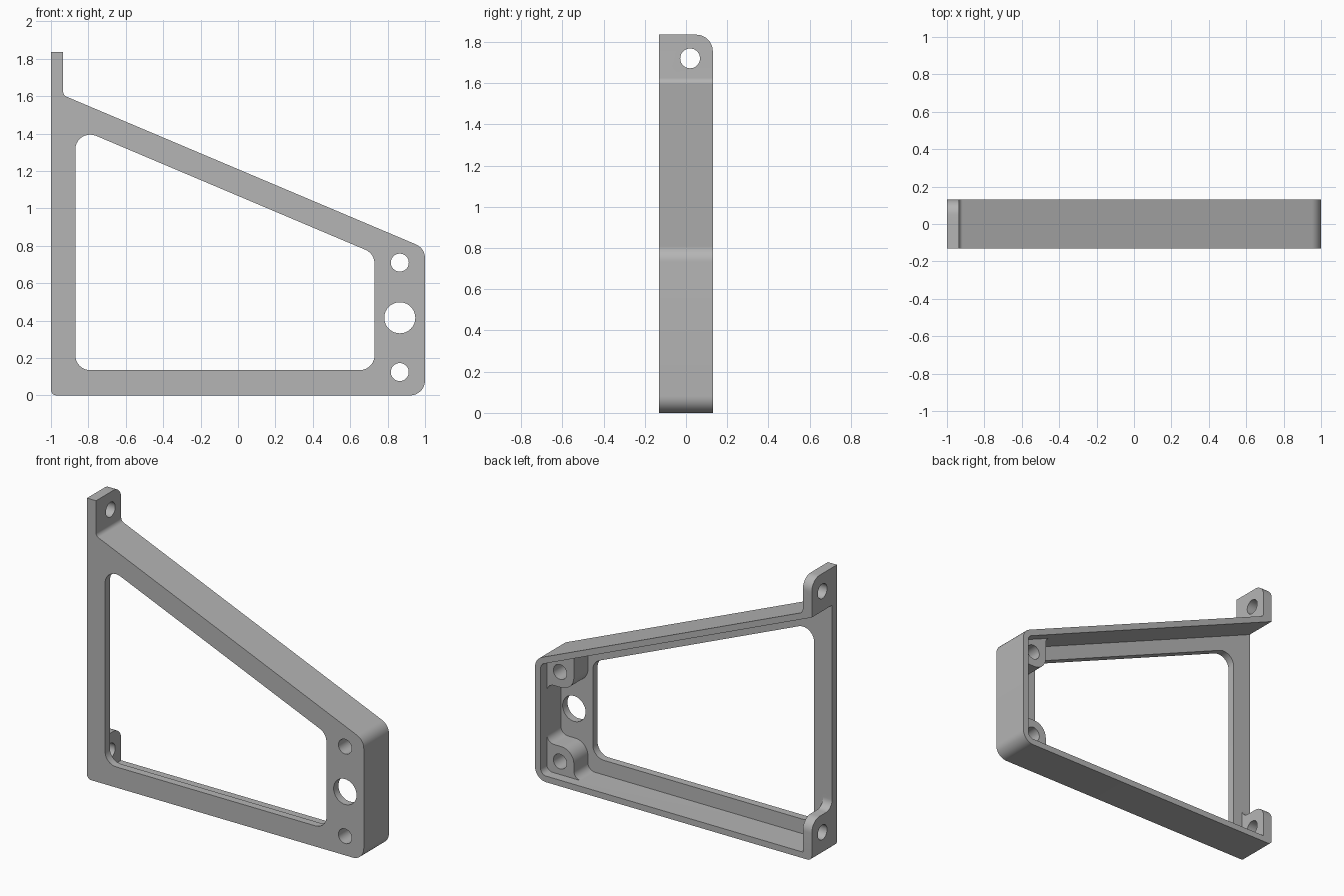
import bpy, bmesh, math
from mathutils import Vector

cube = bpy.data.objects.get("Cube")
if cube:
    bpy.data.objects.remove(cube, do_unlink=True)

FRONT, BACK = -0.13, 0.13
PLATE_BACK = -0.08
BOSS_TOP = 0.065
HOLE = 0.048

grey = bpy.data.materials.new("plain grey")
grey.use_nodes = True
grey.diffuse_color = (0.46, 0.46, 0.46, 1)
grey.node_tree.nodes["Principled BSDF"].inputs["Base Color"].default_value = grey.diffuse_color


def rounded(corners, steps=10):
    """Outline from (u, v, radius) corners, each replaced by a tangent arc."""
    pts = []
    n = len(corners)
    for i, c in enumerate(corners):
        p = Vector(c[:2])
        r = c[2] if len(c) > 2 else 0
        if not r:
            pts.append(p)
            continue
        a = (Vector(corners[i - 1][:2]) - p).normalized()
        b = (Vector(corners[(i + 1) % n][:2]) - p).normalized()
        half = a.angle(b) / 2
        center = p + (a + b).normalized() * r / math.sin(half)
        start = p + a * r / math.tan(half) - center
        end = p + b * r / math.tan(half) - center
        sweep = math.pi - 2 * half
        for k in range(steps + 1):
            t = k / steps
            s0 = math.sin((1 - t) * sweep) / math.sin(sweep)
            s1 = math.sin(t * sweep) / math.sin(sweep)
            pts.append(center + start * s0 + end * s1)
    return pts


def circle(u, v, r, steps=40):
    return [Vector((u + r * math.cos(k * math.tau / steps),
                    v + r * math.sin(k * math.tau / steps))) for k in range(steps)]


def prism(name, outline, lo, hi, axis="y"):
    """Extrude an (x, z) outline along y, or a (y, z) outline along x."""
    bm = bmesh.new()
    place = (lambda p, d: (p.x, d, p.y)) if axis == "y" else (lambda p, d: (d, p.x, p.y))
    face = bm.faces.new([bm.verts.new(place(p, lo)) for p in outline])
    moved = bmesh.ops.extrude_face_region(bm, geom=[face])["geom"]
    shift = Vector((0, hi - lo, 0)) if axis == "y" else Vector((hi - lo, 0, 0))
    bmesh.ops.translate(bm, vec=shift, verts=[v for v in moved if isinstance(v, bmesh.types.BMVert)])
    bmesh.ops.recalc_face_normals(bm, faces=bm.faces)
    mesh = bpy.data.meshes.new(name)
    bm.to_mesh(mesh)
    bm.free()
    mesh.materials.append(grey)
    obj = bpy.data.objects.new(name, mesh)
    bpy.context.collection.objects.link(obj)
    return obj


def combine(target, tool, operation="DIFFERENCE"):
    """Apply a boolean and discard the helper."""
    tool.hide_render = True
    mod = target.modifiers.new("join", "BOOLEAN")
    mod.operation, mod.solver, mod.object = operation, "EXACT", tool
    bpy.context.view_layer.objects.active = target
    bpy.ops.object.modifier_apply(modifier=mod.name)
    bpy.data.objects.remove(tool, do_unlink=True)


# Full-depth outline with the upper tab
frame = prism("bracket_frame", rounded([
    (-1, 0, 0.03), (1, 0, 0.08), (1, 0.787, 0.08),
    (-0.935, 1.605, 0.03), (-0.935, 1.835), (-1, 1.835)]), FRONT, BACK)

# Shallow pocket leaves the rim; deep pocket leaves the two screw bosses
combine(frame, prism("shallow_pocket", rounded([
    (-1.1, 0.04), (0.96, 0.04, 0.04), (0.96, 0.76, 0.04), (-1.1, 1.632)]), BOSS_TOP, 0.2))
combine(frame, prism("deep_pocket", rounded([
    (-1.1, 0.04), (0.765, 0.04, 0.05), (0.765, 0.225, 0.09), (0.96, 0.225, 0.05),
    (0.96, 0.61, 0.05), (0.765, 0.61, 0.09), (0.765, 0.843, 0.05), (-1.1, 1.632)]),
    PLATE_BACK, 0.15))

# Window through the front plate
combine(frame, prism("window", rounded([
    (-0.87, 0.135, 0.08), (0.73, 0.135, 0.08),
    (0.73, 0.758, 0.08), (-0.87, 1.435, 0.08)]), -0.3, 0.0))

# Lower tab, blended into the plate
combine(frame, prism("lower_tab", rounded([
    (-0.1, 0.035), (BACK, 0.035), (BACK, 0.26, 0.08),
    (PLATE_BACK, 0.26, 0.06), (PLATE_BACK, 0.36), (-0.1, 0.36)]), -1, -0.935, "x"), "UNION")

# Round the back corner of the upper tab
combine(frame, prism("tab_corner", rounded([
    (BACK, 1.7), (BACK, 1.835, 0.08), (0, 1.835), (0, 1.9), (0.2, 1.9), (0.2, 1.7)]),
    -1.1, -0.9, "x"))

# Holes along the depth, then holes through the tabs
for z, r in ((0.125, HOLE), (0.415, 0.083), (0.71, HOLE)):
    combine(frame, prism("plate_hole", circle(0.865, z, r), -0.3, 0.3))
for z in (0.145, 1.72):
    combine(frame, prism("tab_hole", circle(0.02, z, HOLE), -1.1, -0.9, "x"))

# Smooth arcs, crisp edges
bpy.ops.object.select_all(action="DESELECT")
frame.select_set(True)
bpy.context.view_layer.objects.active = frame
bpy.ops.object.shade_smooth_by_angle(angle=math.radians(30))
